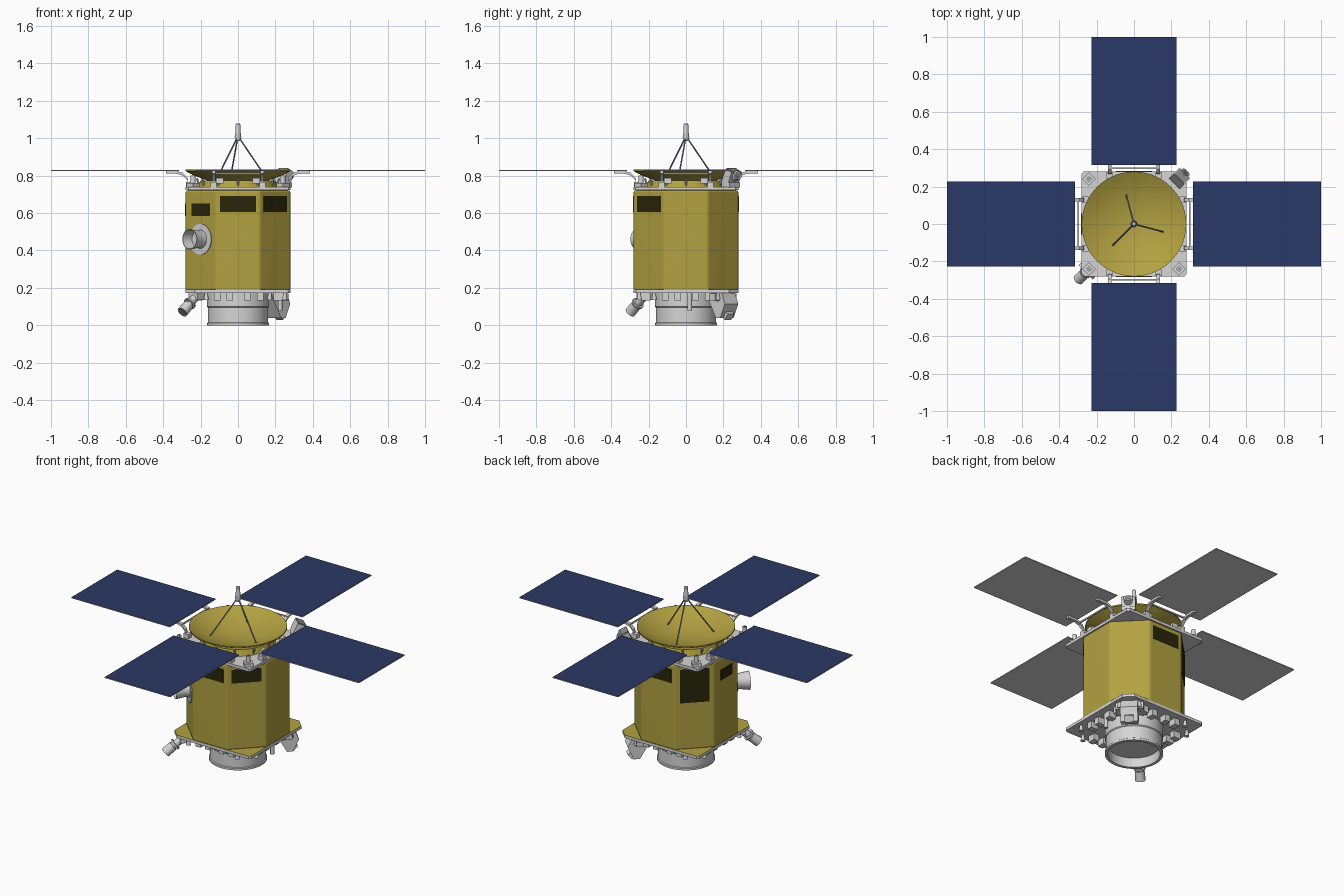
import bpy, bmesh, math
from mathutils import Vector, Matrix

cube = bpy.data.objects.get("Cube")
if cube:
    bpy.data.objects.remove(cube, do_unlink=True)


def material(name, r, g, b):
    m = bpy.data.materials.new(name)
    m.use_nodes = True
    m.diffuse_color = (r, g, b, 1)
    m.node_tree.nodes["Principled BSDF"].inputs["Base Color"].default_value = (r, g, b, 1)
    return m


GOLD = material("gold foil", .45, .36, .053)
BLUE = material("solar cell blue", .023, .04, .132)
LIGHT = material("light grey metal", .67, .67, .67)
MID = material("mid grey metal", .25, .25, .25)
DARK = material("dark radiator", .022, .019, .003)
SLATE = material("slate strut", .25, .27, .34)


def finish(name, bm, *mats, smooth=False):
    mesh = bpy.data.meshes.new(name)
    bm.to_mesh(mesh)
    bm.free()
    for m in mats:
        mesh.materials.append(m)
    ob = bpy.data.objects.new(name, mesh)
    bpy.context.collection.objects.link(ob)
    if smooth:
        bpy.ops.object.select_all(action='DESELECT')
        ob.select_set(True)
        bpy.context.view_layer.objects.active = ob
        bpy.ops.object.shade_smooth_by_angle(angle=math.radians(35))
    return ob


def turn(deg):
    return Matrix.Rotation(math.radians(deg), 4, 'Z')


def box(name, size, at, mat, spin=0, tilt=0):
    """Box placed along +x, tilted about y, then spun about the vertical axis."""
    bm = bmesh.new()
    bmesh.ops.create_cube(bm, size=1)
    m = turn(spin) @ Matrix.Translation(at) @ Matrix.Rotation(math.radians(tilt), 4, 'Y')
    bm.transform(m @ Matrix.Diagonal((*size, 1)))
    return finish(name, bm, mat)


def rod(name, a, b, r1, r2, mat, sides=20):
    a, b = Vector(a), Vector(b)
    bm = bmesh.new()
    bmesh.ops.create_cone(bm, cap_ends=True, segments=sides, radius1=r1, radius2=r2, depth=(b - a).length)
    q = (b - a).to_track_quat('Z', 'Y').to_matrix().to_4x4()
    bm.transform(Matrix.Translation((a + b) / 2) @ q)
    return finish(name, bm, mat, smooth=True)


def prism(name, outline, axis, *mats):
    """Extrude an outline of 3D points along an axis vector."""
    bm = bmesh.new()
    face = bm.faces.new([bm.verts.new(p) for p in outline])
    ext = bmesh.ops.extrude_face_region(bm, geom=[face])
    bmesh.ops.translate(bm, vec=axis, verts=[v for v in ext["geom"] if isinstance(v, bmesh.types.BMVert)])
    bmesh.ops.recalc_face_normals(bm, faces=bm.faces)
    return finish(name, bm, *mats)


def lathe(name, profile, mat, sides=64, matrix=Matrix()):
    bm = bmesh.new()
    vs = [bm.verts.new((r, 0, z)) for r, z in profile]
    es = [bm.edges.new(p) for p in zip(vs, vs[1:])]
    bmesh.ops.spin(bm, geom=vs + es, axis=(0, 0, 1), cent=(0, 0, 0), steps=sides, angle=math.tau)
    bmesh.ops.remove_doubles(bm, verts=bm.verts, dist=1e-5)
    bmesh.ops.recalc_face_normals(bm, faces=bm.faces)
    bm.transform(matrix)
    return finish(name, bm, mat, smooth=True)


def cut_square(half, cuts, z):
    """Square with cut corners; cuts alternate, starting at the back left corner."""
    pts = []
    for i, a in enumerate((0, 90, 180, 270)):
        pts += [turn(a) @ Vector((half, half - cuts[i % 2], z)), turn(a) @ Vector((half - cuts[i % 2], half, z))]
    return pts


# Octagonal foil-wrapped body
body = prism("body", cut_square(.28, (.163, .163), .185), (0, 0, .537), GOLD)
bev = body.modifiers.new("soft edges", 'BEVEL')
bev.width, bev.segments = .012, 3
for p in body.data.polygons:
    p.use_smooth = True
body.modifiers.new("weighted normals", 'WEIGHTED_NORMAL')

# Lower and upper decks
lower = prism("lower_deck", cut_square(.28, (.05, .012), .172), (0, 0, .018), LIGHT, GOLD)
for p in lower.data.polygons:
    p.material_index = int(p.center.z > .185)
prism("upper_deck", cut_square(.28, (.015, .01), .722), (0, 0, .018), LIGHT)

# Radiator windows: spin, width, bottom, top
for spin, w, lo, hi in ((-90, .19, .605, .69), (-45, .175, .605, .69), (90, .19, .605, .69),
                        (135, .17, .48, .69), (180, .115, .585, .65), (-135, .14, .585, .65)):
    box("radiator_window", (.006, w, hi - lo), (.28, 0, (lo + hi) / 2), DARK, spin)

# Launch adapter ring, open at the bottom
lathe("adapter_ring", [(.148, .172), (.148, 0), (.166, 0), (.166, .012), (.161, .016), (.161, .095),
                       (.166, .1), (.166, .172)], LIGHT)
rod("adapter_ceiling", (0, 0, .06), (0, 0, .075), .15, .15, LIGHT, 48)

# Equipment boxes and thrusters under the lower deck
for spin in (0, 90, 180, 270):
    for y in (-.11, -.045, .05, .12):
        box("underside_box", (.05, .035, .04), (.215, y, .152), LIGHT, spin)
    for side in (-1, 1):
        rod("thruster", turn(spin) @ Vector((.25, side * .17, .172)),
            turn(spin) @ Vector((.25, side * .17, .135)), .008, .014, LIGHT, 12)
rod("vent_pipe", (.225, .02, .172), (.225, .02, .08), .012, .012, LIGHT)

# Wedge-shaped instrument under the back left corner
diag = Vector((1, 1, 0)).normalized()
across = Vector((-1, 1, 0)).normalized()
wedge = [(.2, .17), (.32, .17), (.345, .115), (.31, .04), (.275, .04)]
prism("wedge_instrument", [diag * r + across * -.05 + Vector((0, 0, z)) for r, z in wedge], across * .1, LIGHT)
box("wedge_side_box", (.05, .16, .04), (.275, 0, .15), LIGHT, 45)
box("wedge_foot", (.05, .05, .04), (.31, 0, .06), LIGHT, 45, 40)

# Angled sensor tube under the front right corner
d = -diag
up = Vector((0, 0, 1))
box("sensor_mount", (.06, .07, .04), (.31, 0, .155), LIGHT, 225)
rod("sensor_tube", d * .32 + up * .15, d * .385 + up * .1, .022, .022, LIGHT)
rod("sensor_collar", d * .36 + up * .12, d * .368 + up * .114, .034, .034, LIGHT)
rod("sensor_hood", d * .375 + up * .108, d * .42 + up * .07, .028, .03, LIGHT)
rod("sensor_lens", d * .42 + up * .07, d * .4215 + up * .0687, .022, .022, MID)

# Side horn on the front right facet
side = turn(-135) @ Matrix.Translation((.278, 0, .46)) @ Matrix.Rotation(math.pi / 2, 4, 'Y')
lathe("horn_flange", [(0, 0), (.082, 0), (.082, .008), (0, .008)], LIGHT, 40, side)
lathe("horn", [(.05, .005), (.046, .03), (.055, .088), (.051, .088), (.04, .03), (0, .03)], LIGHT, 40, side)

# Dish antenna on a foil pedestal
lathe("dish_pedestal", [(0, .74), (.215, .74), (.2, .775), (.1, .752), (0, .746)], GOLD)
R, DEPTH, RIM = .28, .075, .832
bowl = [(R * i / 12, RIM - DEPTH * (1 - (i / 12) ** 2)) for i in range(13)]
lathe("dish", bowl + [(r, z - .008) for r, z in reversed(bowl)], GOLD, 72)
for i in range(12):
    a = i * math.tau / 12
    u = Vector((math.cos(a), math.sin(a), 0))
    rod("dish_support", u * .205 + up * .74, u * .22 + up * .785, .006, .006, LIGHT, 8)

# Feed horn on a tripod
for a in (105, 225, 345):
    u = Vector((math.cos(math.radians(a)), math.sin(math.radians(a)), 0))
    rod("tripod_leg", u * .162 + up * .78, u * .008 + up * 1.0, .004, .004, SLATE, 8)
lathe("feed", [(0, .985), (.01, .985), (.018, 1.005), (.013, 1.04), (.012, 1.075), (.008, 1.08), (0, 1.08)],
      LIGHT, 24)

# Four solar wings, cells on top only, with bent hinge arms
for spin in (0, 90, 180, 270):
    wing = box("solar_wing", (.685, .455, .006), (.6575, 0, .828), BLUE, spin)
    wing.data.materials.append(LIGHT)
    for p in wing.data.polygons:
        p.material_index = int(p.center.z < .83)
    box("hinge_bar", (.008, .28, .008), (.297, 0, .812), LIGHT, spin)
    for y in (-.13, .13):
        path = ((.265, .755), (.27, .785), (.295, .81), (.325, .82), (.385, .821))
        outline = [(x, z + .004) for x, z in path] + [(x, z - .01) for x, z in reversed(path)]
        pts = [turn(spin) @ Vector((x, y - .01, z)) for x, z in outline]
        prism("hinge_arm", pts, turn(spin) @ Vector((0, .02, 0)), LIGHT)
        box("hinge_block", (.035, .032, .03), (.26, y, .752), LIGHT, spin)
        box("hinge_lug", (.02, .04, .03), (.24, y * .75, .772), LIGHT, spin)

# Corner mounts on the upper deck
for spin in (135, 225, -45):
    box("corner_mount", (.05, .05, .02), (.34, 0, .75), LIGHT, spin)
    c = turn(spin) @ Vector((.34, 0, 0))
    rod("corner_post", c + up * .76, c + up * .8, .013, .013, LIGHT, 12)
    rod("corner_tip", c + up * .8, c + up * .805, .006, .006, MID, 12)

# Star camera on the back left corner of the upper deck
box("star_camera_foot", (.06, .08, .025), (.34, 0, .75), LIGHT, 45)
box("star_camera", (.05, .08, .08), (.345, 0, .79), LIGHT, 45, 25)
box("star_camera_cover", (.045, .07, .005), (.362, 0, .828), MID, 45, 25)
rod("star_camera_hood", diag * .36 + up * .79, diag * .392 + up * .804, .022, .026, LIGHT)
rod("star_camera_lens", diag * .392 + up * .804, diag * .3935 + up * .8047, .018, .018, MID)
